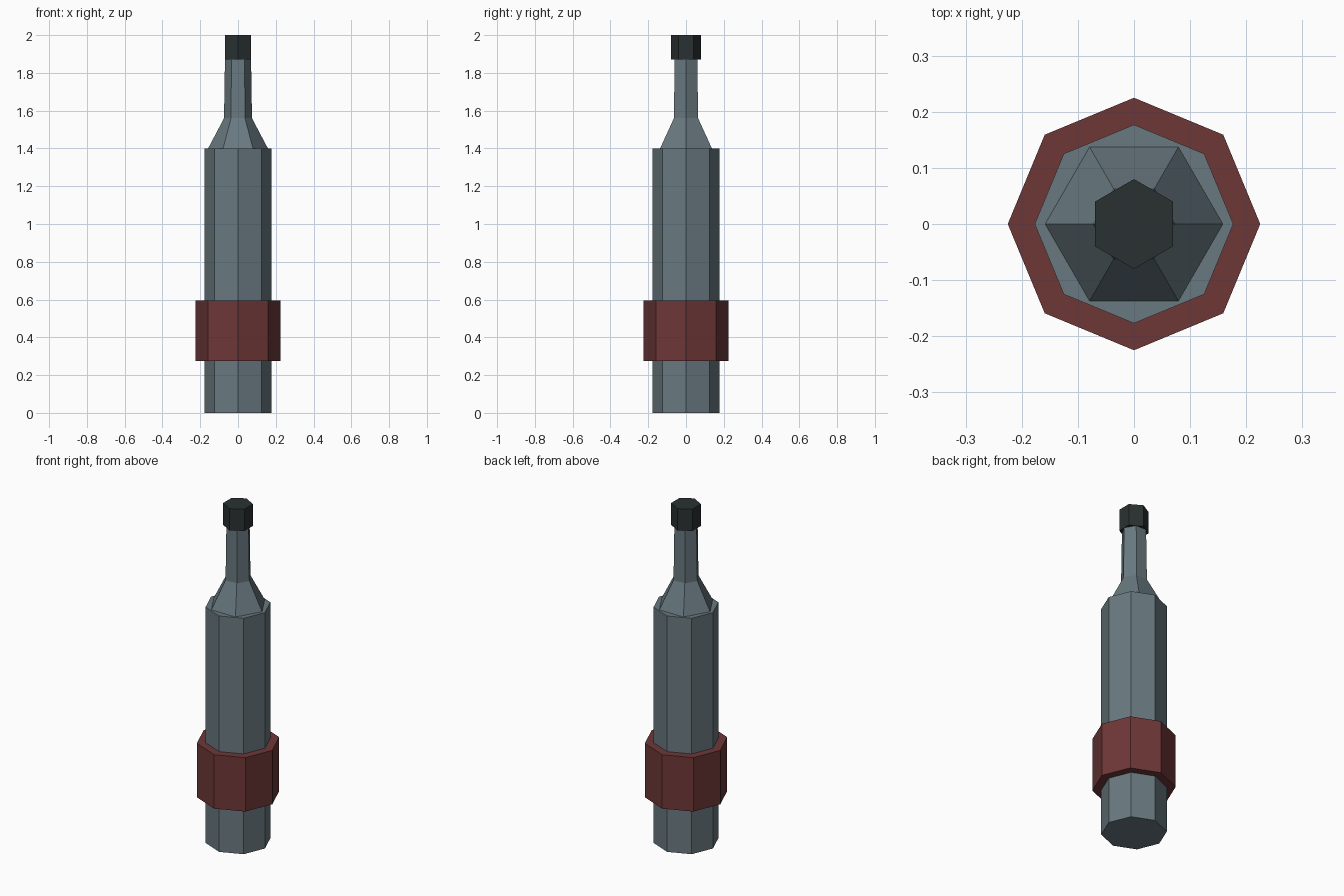
import bpy, bmesh
from math import cos, sin, pi

if "Cube" in bpy.data.objects:
    bpy.data.objects.remove(bpy.data.objects["Cube"])


def material(name, color):
    m = bpy.data.materials.new(name)
    m.diffuse_color = (*color, 1)
    m.use_nodes = True
    m.node_tree.nodes["Principled BSDF"].inputs["Base Color"].default_value = m.diffuse_color
    return m


def prism(name, sides, profile, mat, turn=0.0):
    """Flat-sided closed solid lofted through (radius, z) rings."""
    bm = bmesh.new()
    rings = [[bm.verts.new((r * cos(turn + 2 * pi * i / sides),
                            r * sin(turn + 2 * pi * i / sides), z))
              for i in range(sides)] for r, z in profile]
    for a, b in zip(rings, rings[1:]):
        for i in range(sides):
            j = (i + 1) % sides
            bm.faces.new((a[i], a[j], b[j], b[i]))
    bm.faces.new(rings[0][::-1])
    bm.faces.new(rings[-1])
    mesh = bpy.data.meshes.new(name)
    bm.to_mesh(mesh)
    bm.free()
    mesh.materials.append(mat)
    ob = bpy.data.objects.new(name, mesh)
    bpy.context.collection.objects.link(ob)
    return ob


steel = material("steel", (0.14, 0.19, 0.215))
red = material("dark_red", (0.156, 0.038, 0.038))
black = material("black", (0.023, 0.03, 0.03))

# octagonal body and the wider band around it
prism("body", 8, [(0.177, 0), (0.177, 1.4)], steel)
prism("band", 8, [(0.225, 0.275), (0.225, 0.595)], red)
# hexagonal shoulder narrowing into a slightly tapered neck
prism("shoulder_neck", 6, [(0.161, 1.395), (0.074, 1.56), (0.069, 1.88)], steel)
# hexagonal tip, turned so its corners point along y
prism("tip", 6, [(0.08, 1.87), (0.08, 2.0)], black, pi / 6)
